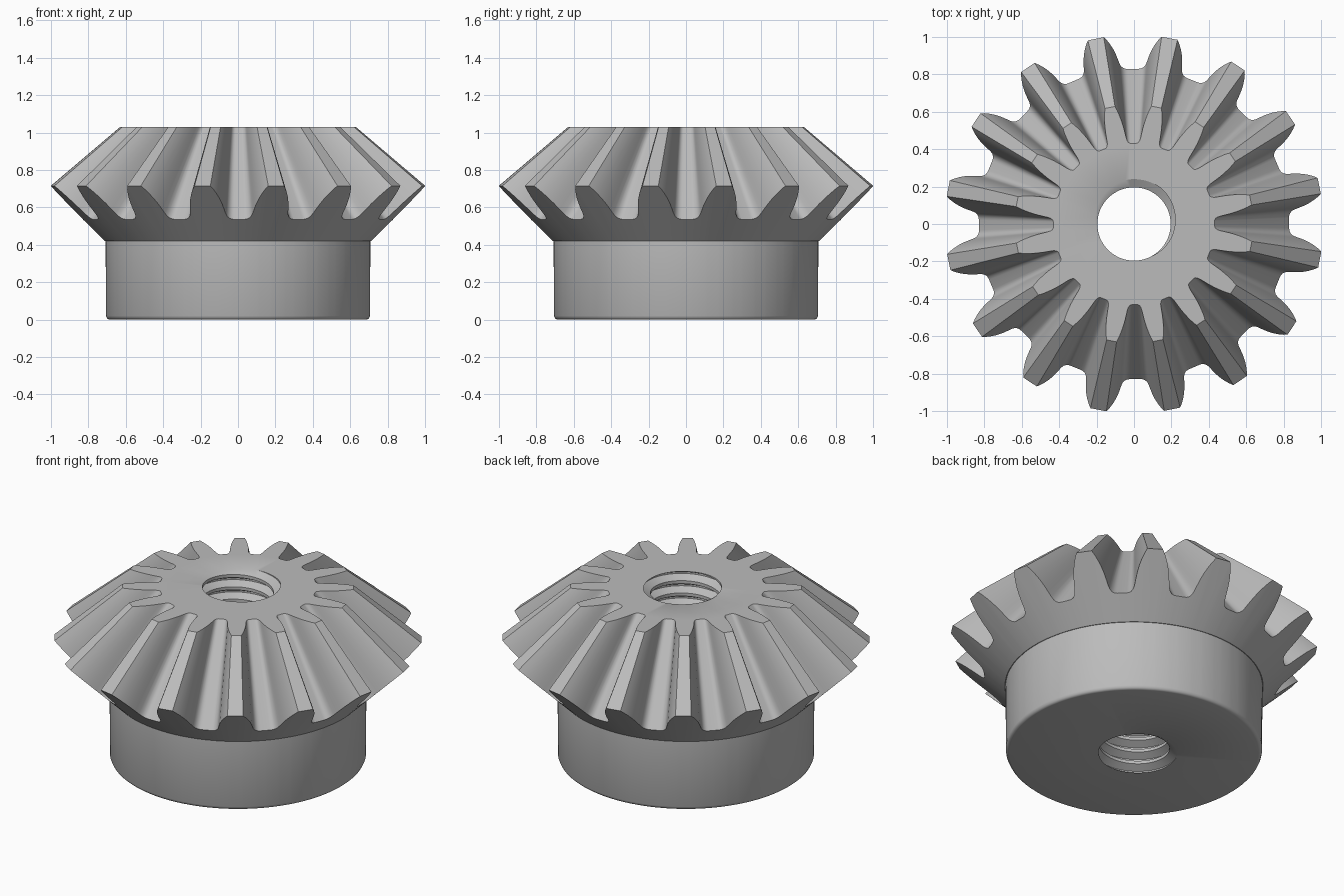
import bpy, bmesh
from math import pi, tau, sin, cos, radians

cube = bpy.data.objects.get("Cube")
if cube:
    bpy.data.objects.remove(cube, do_unlink=True)

TEETH = 16
HEIGHT = 1.03          # flat top
APEX = 1.565           # every tooth line converges on this point of the axis
TURN = radians(0.4)
CONE_R, CONE_Z = 0.712, 0.42
SLOPE = 0.983          # rise of the back cone
PITCH, MINOR, MAJOR = 0.075, 0.196, 0.24
COLUMNS = 64

steel = bpy.data.materials.new("machined grey")
steel.use_nodes = True
grey = (0.5, 0.5, 0.5, 1)
steel.diffuse_color = grey
steel.node_tree.nodes["Principled BSDF"].inputs["Base Color"].default_value = grey

bm = bmesh.new()


def polar(r, a, z):
    return (r * cos(a), r * sin(a), z)


def skin(rings, closed=True):
    """Join rows of points with quads."""
    rows = [[bm.verts.new(p) for p in ring] for ring in rings]
    n = len(rows[0])
    for low, high in zip(rows, rows[1:]):
        for i in range(n if closed else n - 1):
            j = (i + 1) % n
            bm.faces.new((low[i], low[j], high[j], high[i]))


# Tooth flank: radius on the back cone and half angle in degrees, tip to root
flank = [(1.012, 2.45), (0.992, 3.3), (0.97, 4.05), (0.945, 4.8), (0.915, 5.5),
         (0.885, 6.05), (0.862, 6.45), (0.847, 6.9), (0.836, 7.7), (0.831, 8.6),
         (0.83, 9.4)]
one_tooth = [(r, -a) for r, a in reversed(flank)] + flank
outline = [(r, radians(a) + (t + 0.5) * tau / TEETH + TURN)
           for t in range(TEETH) for r, a in one_tooth]


def back_z(r):
    return CONE_Z + SLOPE * (r - CONE_R)


def front_point(r, a):
    s = (APEX - HEIGHT) / (APEX - back_z(r))
    return polar(r * s, a, HEIGHT)


# Hub with rounded foot, back cone and teeth
hub = [(0.686, 0), (0.694, 0.002), (0.701, 0.008), (0.706, 0.02),
       (0.708, CONE_Z), (CONE_R, CONE_Z)]
rings = [[polar(r, a, z) for _, a in outline] for r, z in hub]
rings.append([polar(r, a, back_z(r)) for r, a in outline])
rings.append([front_point(r, a) for r, a in outline])
skin(rings)


# Threaded bore: helical rows trimmed at both end faces
START = HEIGHT - PITCH * 75 / 360


def bore_point(offset, column):
    turn = column / COLUMNS
    z = min(max(START + PITCH * (offset + turn), 0), HEIGHT)
    phase = (z - START) / PITCH - turn
    u = abs((phase + 0.5) % 1 - 0.5) * 2
    depth = min(max((u - 0.125) / 0.625, 0), 1)
    return polar(MAJOR - (MAJOR - MINOR) * depth, turn * tau, z)


offsets = [k + o for k in range(-16, 3) for o in (-0.0625, 0.0625, 0.375, 0.625)]
skin([[bore_point(o, c) for c in range(COLUMNS + 1)] for o in offsets], closed=False)
bmesh.ops.remove_doubles(bm, verts=bm.verts, dist=0.00002)

# End faces between the outer edge and the bore
for level in (0, HEIGHT):
    rim = [e for e in bm.edges if e.is_boundary
           and all(abs(v.co.z - level) < 0.0001 for v in e.verts)]
    bmesh.ops.triangle_fill(bm, edges=rim, use_beauty=True,
                            normal=(0, 0, 1 if level else -1))
bmesh.ops.recalc_face_normals(bm, faces=bm.faces)

mesh = bpy.data.meshes.new("bevel_gear")
bm.to_mesh(mesh)
bm.free()
mesh.materials.append(steel)
gear = bpy.data.objects.new("bevel_gear", mesh)
bpy.context.collection.objects.link(gear)
bpy.ops.object.select_all(action="DESELECT")
gear.select_set(True)
bpy.context.view_layer.objects.active = gear
bpy.ops.object.shade_smooth_by_angle(angle=radians(30))
